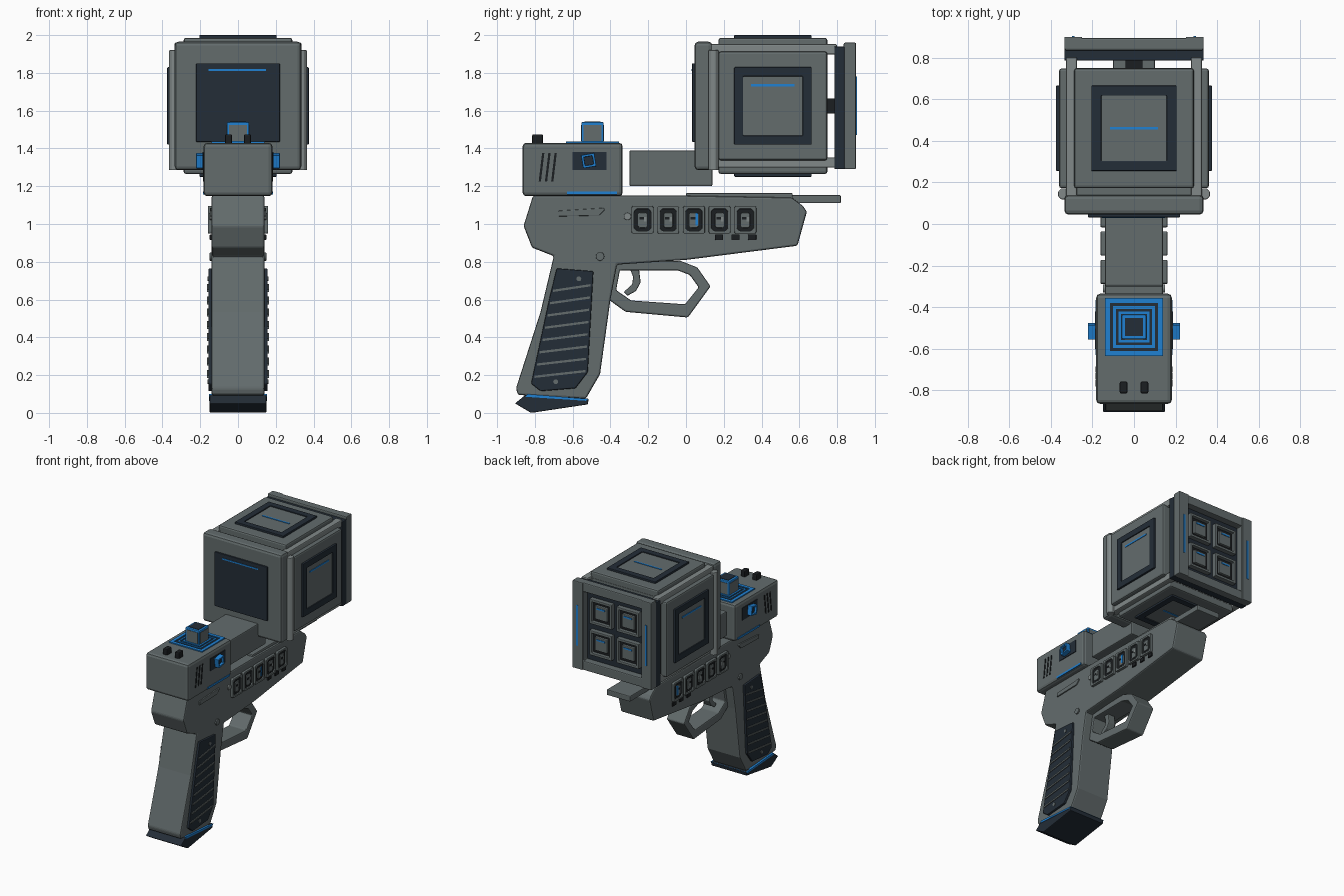
import bpy, bmesh, math
from mathutils import Matrix

if "Cube" in bpy.data.objects:
    bpy.data.objects.remove(bpy.data.objects["Cube"])


def material(name, rgb):
    m = bpy.data.materials.new(name)
    m.use_nodes = True
    m.diffuse_color = (*rgb, 1)
    m.node_tree.nodes["Principled BSDF"].inputs["Base Color"].default_value = (*rgb, 1)
    return m


GRAY = material("steel gray", (0.125, 0.15, 0.152))
LIGHT = material("light gray", (0.22, 0.25, 0.25))
DARK = material("dark slate", (0.017, 0.026, 0.038))
BLACK = material("black", (0.011, 0.013, 0.015))
BLUE = material("bright blue", (0.014, 0.22, 0.65))
X, Y, Z = (1, 0, 0), (0, 1, 0), (0, 0, 1)


def neg(v):
    return tuple(-c for c in v)


def frame(u, v, n, origin=(0, 0, 0)):
    m = Matrix((u, v, n)).transposed().to_4x4()
    m.translation = origin
    return m


SIDE = frame(Y, Z, X)


def slab(name, mat, pts, n0, n1, m=SIDE, bevel=0, hole=None):
    """Extrude an outline, optionally with a matching hole, along the frame normal."""
    bm = bmesh.new()
    loops = [pts] + ([hole] if hole else [])
    rows = [[[bm.verts.new((u, v, n)) for u, v in lp] for lp in loops] for n in (n0, n1)]
    count = len(pts)
    for i in range(count):
        j = (i + 1) % count
        for a, b in zip(rows[0], rows[1]):
            bm.faces.new((a[i], a[j], b[j], b[i]))
        if hole:
            for o, h in rows:
                bm.faces.new((o[i], o[j], h[j], h[i]))
    if not hole:
        for row in rows:
            bm.faces.new(row[0])
    bm.transform(m)
    bmesh.ops.recalc_face_normals(bm, faces=bm.faces)
    mesh = bpy.data.meshes.new(name)
    bm.to_mesh(mesh)
    bm.free()
    mesh.materials.append(mat)
    ob = bpy.data.objects.new(name, mesh)
    bpy.context.collection.objects.link(ob)
    if bevel:
        mod = ob.modifiers.new("bevel", "BEVEL")
        mod.width, mod.segments, mod.limit_method = bevel, 2, "ANGLE"
    return ob


def rect(u0, u1, v0, v1):
    return [(u0, v0), (u1, v0), (u1, v1), (u0, v1)]


def mid(u, v, hu, hv=None):
    hv = hu if hv is None else hv
    return rect(u - hu, u + hu, v - hv, v + hv)


def ngon(u, v, r, sides=12, turn=0):
    steps = [turn + math.tau * i / sides for i in range(sides)]
    return [(u + r * math.cos(a), v + r * math.sin(a)) for a in steps]


def octagon(u, v, hu, hv, c):
    return [(u - hu + c, v - hv), (u + hu - c, v - hv), (u + hu, v - hv + c), (u + hu, v + hv - c),
            (u + hu - c, v + hv), (u - hu + c, v + hv), (u - hu, v + hv - c), (u - hu, v - hv + c)]


# Pistol frame and grip
slab("pistol_frame", GRAY, [
    (-.81, 1.15), (-.86, .99), (-.815, .875), (-.70, .83), (-.77, .535), (-.90, .13), (-.89, .095),
    (-.53, .075), (-.455, .205), (-.40, .60), (-.365, .785), (0, .81), (.59, .885), (.64, 1.065),
    (.62, 1.095), (.56, 1.14), (0, 1.15)], -.14, .14, bevel=.01)
slab("grip_base", DARK, [(-.905, .05), (-.82, 0), (-.52, .045), (-.515, .075), (-.85, .095)],
     -.15, .15, bevel=.005)
slab("base_stripe", BLUE, [(-.85, .085), (-.53, .064), (-.515, .074), (-.84, .1)], -.153, .153)
slab("top_rail", GRAY, rect(0, .565, 1.13, 1.165), -.125, .125, bevel=.008)
slab("rail_tongue", GRAY, rect(.5, .82, 1.11, 1.153), -.1, .1, bevel=.006)
slab("barrel_block", GRAY, rect(-.3, .14, 1.2, 1.39), -.14, .14, bevel=.008)

# Trigger group
slab("trigger_guard", GRAY, [(-.38, .80), (-.03, .805), (.06, .77), (.13, .67), (.01, .505), (-.32, .535), (-.41, .6)],
     -.075, .075, bevel=.008,
     hole=[(-.35, .755), (-.045, .755), (.02, .73), (.067, .665), (-.005, .575), (-.29, .595), (-.37, .65)])
slab("trigger", GRAY, [(-.30, .77), (-.25, .77), (-.24, .69), (-.265, .645), (-.31, .62), (-.33, .64),
                       (-.285, .68), (-.28, .72)], -.03, .03, bevel=.006)

# Rear housing
slab("rear_housing", GRAY, rect(-.865, -.335, 1.147, 1.43), -.182, .182, bevel=.02)
for s in (1, -1):
    slab("rear_knob", BLACK, rect(-.815, -.757, 1.42, 1.475), s * .05 - .019, s * .05 + .019, bevel=.008)

# Sight with square rings around it
TOP = frame(X, Y, Z, (0, -.495, 1.43))
slab("sight_pad", DARK, mid(0, 0, .135), -.01, .003, TOP)
for outer, inner in ((.14, .115), (.1, .087), (.075, .062)):
    slab("sight_ring", BLUE, mid(0, 0, outer), -.005, .008, TOP, hole=mid(0, 0, inner))
slab("sight_post", BLUE, mid(0, 0, .059), 0, .11, TOP, bevel=.006)
slab("sight_lens", DARK, mid(0, 0, .043), .1, .113, TOP)
for n, u in ((X, Y), (neg(X), Y), (Y, X), (neg(Y), X)):
    slab("sight_cheek", GRAY, mid(0, .052, .048, .043), .05, .062, frame(u, Z, n, (0, -.495, 1.43)))

# Details repeated on both sides
for s in (1, -1):
    m = frame(Y, Z, (s, 0, 0))
    # Housing
    slab("housing_panel", DARK, rect(-.6, -.42, 1.285, 1.38), .175, .187, m)
    slab("dial", BLUE, ngon(-.515, 1.335, .05, 4, .95), .18, .222, m, .004, ngon(-.515, 1.335, .032, 4, .95))
    slab("dial_core", DARK, ngon(-.515, 1.335, .034, 4, .95), .18, .205, m)
    slab("housing_stripe", BLUE, rect(-.63, -.365, 1.157, 1.172), .17, .186, m)
    for i in range(3):
        u = -.78 + .033 * i
        slab("vent_slot", BLACK, [(u, 1.225), (u + .012, 1.225), (u + .03, 1.375), (u + .018, 1.375)], .175, .185, m)
    # Frame
    slab("slot_cover", GRAY, [(-.675, 1.04), (-.46, 1.045), (-.43, 1.075), (-.435, 1.085), (-.675, 1.07)],
         .135, .149, m, .004)
    slab("frame_pin", GRAY, ngon(-.455, .828, .023), .135, .15, m, .004)
    slab("frame_stud", LIGHT, ngon(-.31, 1.04, .02), .135, .15, m, .004)
    for i in range(5):
        u = -.23 + .136 * i
        lit = i == (2 if s > 0 else 4)
        slab("cell_frame", GRAY, octagon(u, 1.022, .058, .073, .006), .135, .16, m, .004,
             octagon(u, 1.022, .044, .058, .014))
        slab("cell_back", BLACK, octagon(u, 1.022, .046, .06, .014), .135, .15, m)
        slab("cell_core", GRAY, octagon(u, 1.02, .024, .04, .008), .145, .156, m, .003)
        slab("cell_slit", BLACK, mid(u - .005, 1.03, .012, .006), .15, .159, m)
        slab("cell_mark", BLUE if lit else LIGHT, mid(u + .014, 1.025, .007, .034 if lit else .012), .15, .16, m)
    for u in (.175, .262, .35):
        slab("frame_button", BLACK, mid(u, .93, .022, .015), .135, .15, m, .004)
    # Grip
    slab("grip_panel", DARK, [(-.685, .765), (-.49, .75), (-.52, .215), (-.585, .13), (-.77, .115), (-.82, .155),
                              (-.725, .6)], .135, .157, m, .006)
    for i in range(8):
        a, b, z = -.705 - .014 * i, -.505 - .004 * i, .64 - .065 * i
        slab("grip_ridge", GRAY, [(a, z), (b, z + .03), (b, z + .042), (a, z + .012)], .15, .163, m)
    for u, v in ((-.567, .71), (-.69, .165)):
        slab("grip_screw", GRAY, ngon(u, v, .013), .15, .162, m)

# Cube: core, front plate, rails
CZ = 1.625
BACK = frame(X, Z, Y, (0, 0, CZ))
FRONT = frame(X, Z, neg(Y), (0, 0, CZ))
slab("cube_core", GRAY, mid(0, 0, .31), .1, .75, BACK)
slab("cube_front_plate", GRAY, mid(0, 0, .335, .34), .045, .14, BACK, .02)
slab("front_screen", DARK, rect(-.222, .222, -.19, .225), -.05, -.032, FRONT, .004)
slab("screen_line", BLUE, rect(-.155, .148, .186, .196), -.034, -.028, FRONT)
for s in (1, -1):
    slab("corner_post", LIGHT, ngon(s * .338, .145, .029, 8, math.pi / 8), 1.285, 1.92, frame(X, Y, Z), .004)
    for t in (1, -1):
        slab("corner_rail", LIGHT, mid(s * .3, t * .3, .027), .13, .8, BACK, .008)

# Cube: framed panels on four faces
for u, v, n, line in ((Y, Z, X, .11), (Y, Z, neg(X), .11), (X, Y, Z, 0), (X, Y, neg(Z), 0)):
    m = frame(u, v, n, (0, .46, CZ))
    slab("cube_panel", GRAY, mid(0, 0, .288), .29, .36, m, .012)
    slab("panel_border", DARK, mid(0, 0, .205), .35, .375, m, .004, mid(0, 0, .157))
    slab("panel_plate", GRAY, mid(0, 0, .158), .35, .367, m)
    slab("panel_line", BLUE, mid(0, line, .115, .006), .36, .371, m)

# Cube: rear array
slab("rear_neck", BLACK, mid(0, 0, .04), .74, .8, BACK)
slab("rear_backing", DARK, rect(-.335, .335, -.335, .315), .785, .84, BACK, .006)
slab("rear_frame", GRAY, mid(0, 0, .335), .835, .893, BACK, .008, mid(0, 0, .245, .265))
for s in (1, -1):
    slab("rear_side_bar", GRAY, mid(s * .292, 0, .043, .335), .84, .9, BACK, .006)
    slab("rear_bar_line", BLUE, mid(s * .292, 0, .007, .155), .89, .904, BACK)
    for t in (1, -1):
        u, v = s * .115, t * .12
        slab("array_frame", GRAY, mid(u, v, .095), .83, .875, BACK, .005, mid(u, v, .075))
        slab("array_back", BLACK, mid(u, v, .077), .83, .85, BACK)
        slab("array_plate", GRAY, mid(u, v, .052), .84, .868, BACK, .005)
        slab("array_line", BLUE, mid(u, v + .032, .035, .006), .86, .872, BACK)
